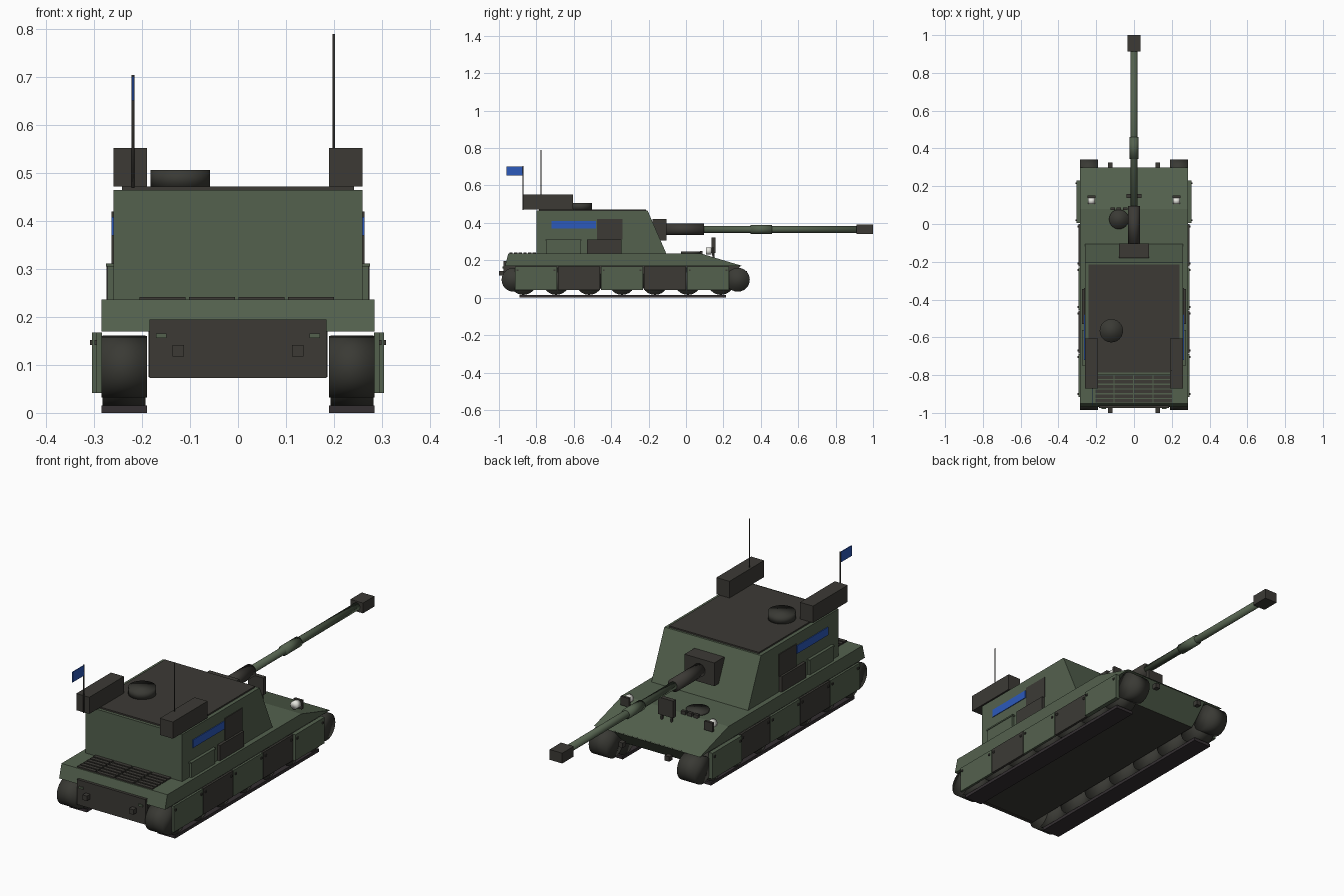
import bpy, bmesh, math
from mathutils import Matrix

cube = bpy.data.objects.get("Cube")
if cube:
    bpy.data.objects.remove(cube, do_unlink=True)


def material(name, rgb):
    m = bpy.data.materials.new(name)
    m.use_nodes = True
    m.diffuse_color = (*rgb, 1)
    bsdf = m.node_tree.nodes["Principled BSDF"]
    bsdf.inputs["Base Color"].default_value = (*rgb, 1)
    bsdf.inputs["Roughness"].default_value = 0.8
    return m


GREEN = material("armour green", (0.088, 0.12, 0.076))
DARK = material("dark grey brown", (0.045, 0.042, 0.036))
RUBBER = material("wheel rubber", (0.042, 0.042, 0.035))
TRACK = material("track steel", (0.035, 0.029, 0.032))
BLUE = material("marker blue", (0.025, 0.1, 0.5))
LAMP = material("lamp white", (0.8, 0.8, 0.75))


def finish(name, bm, mat, smooth=False):
    bmesh.ops.recalc_face_normals(bm, faces=bm.faces)
    mesh = bpy.data.meshes.new(name)
    for f in bm.faces:
        f.smooth = smooth
    bm.to_mesh(mesh)
    bm.free()
    mesh.materials.append(mat)
    obj = bpy.data.objects.new(name, mesh)
    bpy.context.collection.objects.link(obj)
    return obj


def box(name, xs, ys, zs, mat):
    """Box from its x, y and z extents."""
    bm = bmesh.new()
    size = [r[1] - r[0] for r in (xs, ys, zs)]
    mid = [(r[1] + r[0]) / 2 for r in (xs, ys, zs)]
    bmesh.ops.create_cube(bm, size=1, matrix=Matrix.Translation(mid) @ Matrix.Diagonal((*size, 1)))
    return finish(name, bm, mat)


def sided(name, side, xs, ys, zs, mat):
    """Box on one side, x extents given for the +x side."""
    return box(name, sorted(side * x for x in xs), ys, zs, mat)


def cylinder(name, centre, radius, length, axis, mat, smooth=True, sides=24):
    bm = bmesh.new()
    turn = {"X": Matrix.Rotation(math.pi / 2, 4, "Y"),
            "Y": Matrix.Rotation(math.pi / 2, 4, "X"), "Z": Matrix()}[axis]
    bmesh.ops.create_cone(bm, cap_ends=True, segments=sides, radius1=radius, radius2=radius,
                          depth=length, matrix=Matrix.Translation(centre) @ turn)
    return finish(name, bm, mat, smooth)


def extrude_x(name, half, profile, mat):
    """Side profile of (y, z) points drawn across the width."""
    bm = bmesh.new()
    face = bm.faces.new([bm.verts.new((-half, y, z)) for y, z in profile])
    new = bmesh.ops.extrude_face_region(bm, geom=[face])["geom"]
    bmesh.ops.translate(bm, vec=(2 * half, 0, 0),
                        verts=[v for v in new if isinstance(v, bmesh.types.BMVert)])
    return finish(name, bm, mat)


# Hull: upper body, and lower tub with a green sloped nose
extrude_x("upper_hull", 0.285, [(-0.968, 0.17), (-0.95, 0.236), (0.08, 0.236), (0.3, 0.17)], GREEN)
tub = extrude_x("lower_tub", 0.187,
                [(-0.96, 0.075), (-0.96, 0.172), (0.295, 0.172), (0.2, 0.075)], DARK)
tub.data.materials.append(GREEN)
for f in tub.data.polygons:
    f.material_index = int(f.normal.y > 0.5)
box("rear_plate", (-0.185, 0.185), (-0.975, -0.958), (0.073, 0.195), DARK)

# Running gear, skirts and side fittings
for side, label in ((1, "left"), (-1, "right")):
    mid = side * 0.2375
    for i in range(7):
        cylinder(f"{label}_road_wheel_{i}", (mid, -0.87 + i * 0.176, 0.088), 0.073, 0.09, "X", RUBBER)
    for name, y in (("front_sprocket", 0.277), ("rear_sprocket", -0.922)):
        cylinder(f"{label}_{name}", (mid, y, 0.096), 0.064, 0.095, "X", RUBBER)
    sided(f"{label}_track_run", side, (0.19, 0.285), (-0.89, 0.215), (0, 0.015), TRACK)

    for i in range(5):
        y = -0.915 + i * 0.23
        outer = 0.305 if i == 4 else 0.295
        sided(f"{label}_skirt_{i}", side, (0.284, outer), (y, y + 0.226), (0.042, 0.168),
              DARK if i % 2 else GREEN)
        for end in (0.01, 0.206):
            sided(f"{label}_skirt_bolt_{i}", side, (outer - 0.002, outer + 0.004),
                  (y + end, y + end + 0.01), (0.142, 0.152), DARK)

    # Turret side fittings
    sided(f"{label}_rear_bin", side, (0.25, 0.272), (-0.745, -0.565), (0.237, 0.305), GREEN)
    sided(f"{label}_rear_bin_lid", side, (0.25, 0.275), (-0.75, -0.56), (0.305, 0.312), GREEN)
    sided(f"{label}_front_bin", side, (0.25, 0.274), (-0.53, -0.345), (0.237, 0.312), DARK)
    sided(f"{label}_side_panel", side, (0.25, 0.2635), (-0.475, -0.34), (0.312, 0.42), DARK)
    sided(f"{label}_blue_marker", side, (0.255, 0.2635), (-0.72, -0.48), (0.37, 0.409), BLUE)
    sided(f"{label}_roof_box", side, (0.19, 0.26), (-0.872, -0.605), (0.472, 0.553), DARK)

    # Lamps, tow hooks and tail lights
    cylinder(f"{label}_headlight", (side * 0.225, 0.122, 0.25), 0.019, 0.03, "Y", LAMP)
    sided(f"{label}_headlight_guard", side, (0.203, 0.247), (0.138, 0.15), (0.225, 0.268), DARK)
    for name, ys in (("front_hook", (0.3, 0.325)), ("rear_hook", (-1, -0.97))):
        sided(f"{label}_{name}", side, (0.113, 0.137), ys, (0.118, 0.142), DARK)
    sided(f"{label}_tail_light", side, (0.149, 0.171), (-0.98, -0.97), (0.156, 0.166), GREEN)

# Turret and roof
extrude_x("turret", 0.26, [(-0.8, 0.235), (-0.8, 0.465), (-0.205, 0.465), (-0.105, 0.235)], GREEN)
box("roof_plate", (-0.242, 0.242), (-0.785, -0.215), (0.46, 0.472), DARK)
cylinder("commander_hatch", (-0.12, -0.565, 0.488), 0.062, 0.038, "Z", RUBBER)

# Gun
box("mantlet", (-0.08, 0.08), (-0.18, -0.103), (0.307, 0.42), DARK)
cylinder("gun_sleeve", (0, -0.01, 0.365), 0.031, 0.21, "Y", DARK)
cylinder("barrel", (0, 0.5, 0.365), 0.018, 0.86, "Y", GREEN)
cylinder("fume_extractor", (0, 0.403, 0.365), 0.024, 0.116, "Y", GREEN)
box("muzzle_brake", (-0.034, 0.034), (0.912, 1), (0.34, 0.39), DARK)

# Front deck: driver hatch, periscopes and travel lock
cylinder("driver_hatch", (-0.08, 0.025, 0.239), 0.052, 0.014, "Z", RUBBER)
for i in range(3):
    x = -0.125 + i * 0.033
    box(f"periscope_{i}", (x, x + 0.024), (0.074, 0.088), (0.225, 0.25), DARK)
box("travel_lock", (-0.041, 0.041), (0.137, 0.158), (0.24, 0.323), DARK)
for x in (-0.03, 0.022):
    box("travel_lock_leg", (x, x + 0.008), (0.143, 0.152), (0.2, 0.245), DARK)

# Engine deck louvres
for row in range(6):
    for col in range(4):
        x, y = -0.205 + col * 0.103, -0.945 + row * 0.025
        box(f"louvre_{row}_{col}", (x, x + 0.096), (y, y + 0.018), (0.23, 0.242), DARK)

# Antenna and flag
cylinder("antenna", (0.2, -0.775, 0.63), 0.0025, 0.32, "Z", DARK, sides=8)
cylinder("flag_pole", (-0.219, -0.872, 0.587), 0.0028, 0.235, "Z", DARK, sides=8)
box("flag", (-0.221, -0.217), (-0.96, -0.873), (0.652, 0.702), BLUE)
